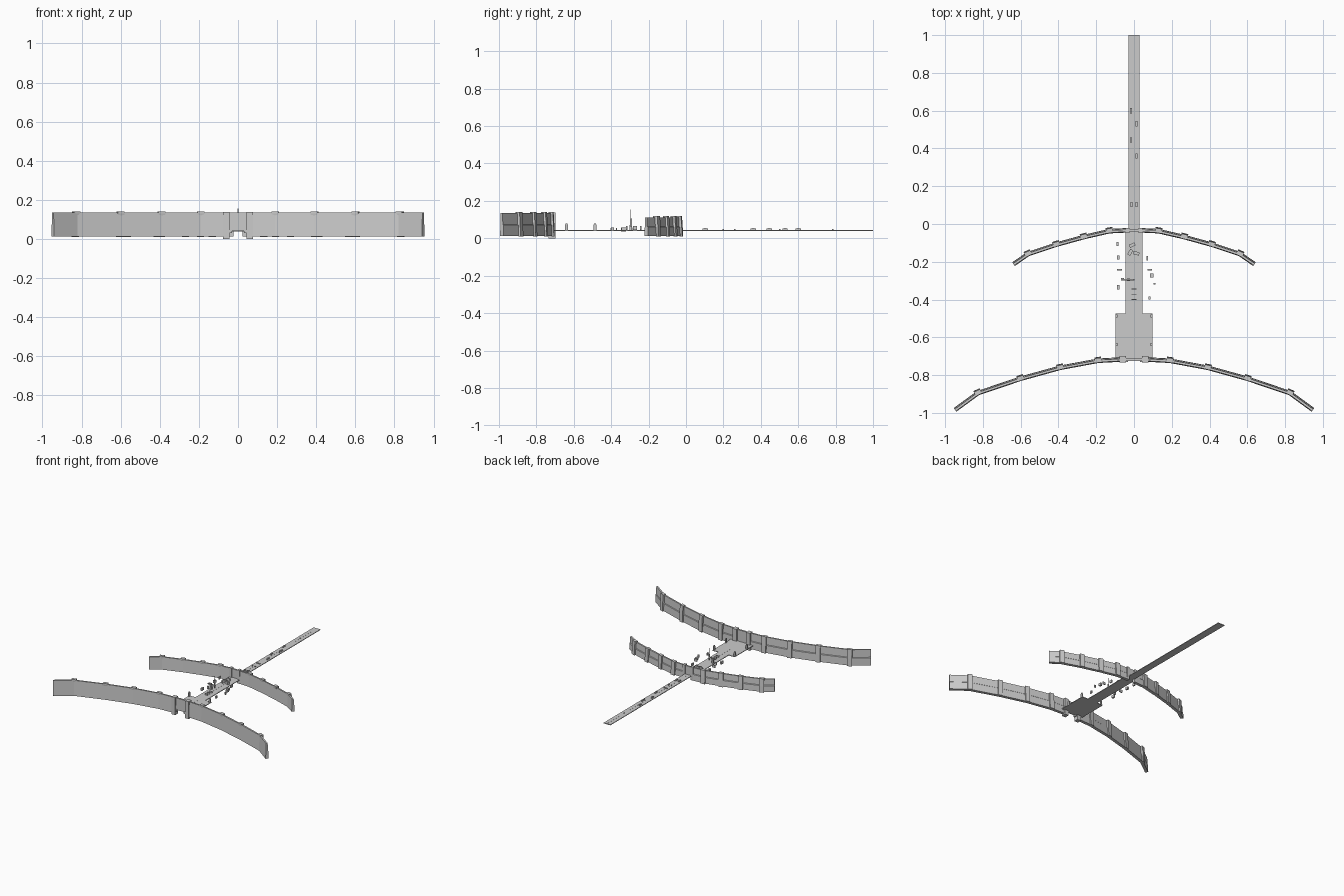
import bpy, bmesh, random
from math import atan2, radians
from mathutils import Vector

if "Cube" in bpy.data.objects:
    bpy.data.objects.remove(bpy.data.objects["Cube"])

random.seed(4)


def new_object(name, bm, mirror=False):
    bmesh.ops.recalc_face_normals(bm, faces=bm.faces)
    me = bpy.data.meshes.new(name)
    bm.to_mesh(me)
    bm.free()
    ob = bpy.data.objects.new(name, me)
    bpy.context.collection.objects.link(ob)
    if mirror:
        ob.modifiers.new("mirror", 'MIRROR')
    return ob


def box(name, x, y, z0, z1, sx, sy, rot=0, mirror=False):
    # the mesh stays in world coordinates so mirroring works about x = 0
    bm = bmesh.new()
    bmesh.ops.create_cube(bm, size=1)
    m = Vector((x, y, (z0 + z1) / 2))
    bmesh.ops.scale(bm, vec=(sx, sy, z1 - z0), verts=bm.verts)
    from mathutils import Matrix
    bmesh.ops.rotate(bm, matrix=Matrix.Rotation(radians(rot), 3, 'Z'), verts=bm.verts)
    bmesh.ops.translate(bm, vec=m, verts=bm.verts)
    return new_object(name, bm, mirror)


def sweep(name, path, profile, normals=None):
    # sweep a (depth, height) profile along a plan path, mirrored in x
    bm = bmesh.new()
    pts = [Vector(p) for p in path]
    rings = []
    for i, p in enumerate(pts):
        d = (pts[min(i + 1, len(pts) - 1)] - pts[max(i - 1, 0)]).normalized()
        n = Vector((-d.y, d.x))
        rings.append([bm.verts.new((p.x + n.x * o, p.y + n.y * o, z)) for o, z in profile])
    k = len(profile)
    for a, b in zip(rings, rings[1:]):
        for j in range(k):
            bm.faces.new((a[j], b[j], b[(j + 1) % k], a[(j + 1) % k]))
    bm.faces.new(rings[0])
    bm.faces.new(rings[-1][::-1])
    return new_object(name, bm, True)


def wall(name, path, top, gap, count):
    pts = [Vector(p) for p in path]
    mid = 0.012 + (top - 0.012) * 0.48
    # battered wall with a ledge on the inner side
    profile = [(-0.011, 0.012), (-0.007, top), (0.005, top), (0.007, mid + 0.004),
               (0.011, mid), (0.013, 0.012)]
    sweep(name, path, profile)
    # wall section over the road opening
    box(name + "_lintel", 0, pts[0].y, 0.04, top, 2 * gap, 0.014)
    # buttresses at the bends
    butt = [(-0.009, top - 0.004), (-0.009, top + 0.006), (0.015, top + 0.006), (0.019, mid),
            (0.021, 0.01), (0.008, 0.01)]
    for i in range(1, count + 1):
        d = (pts[i + 1] - pts[i - 1]).normalized() * 0.018
        sweep(f"{name}_buttress_{i}", [pts[i] - d, pts[i] + d], butt)


# Defensive walls
wall("outer_wall", [(0.043, -0.717), (0.19, -0.725), (0.39, -0.762), (0.6, -0.82),
                    (0.825, -0.896), (0.947, -0.985)], 0.135, 0.043, 4)
wall("inner_wall", [(0.03, -0.034), (0.13, -0.039), (0.265, -0.07), (0.41, -0.11),
                    (0.56, -0.16), (0.637, -0.213)], 0.112, 0.03, 4)

# Gate posts
box("outer_gate_post", 0.06, -0.716, 0, 0.139, 0.034, 0.036, mirror=True)
box("outer_gate_bracket", 0.038, -0.716, 0.03, 0.045, 0.014, 0.03, mirror=True)
box("inner_gate_post", 0.035, -0.034, 0.012, 0.118, 0.022, 0.026, mirror=True)

# Road decks
box("rear_causeway", 0, 0.485, 0.039, 0.044, 0.06, 1.03)
box("middle_deck", 0, -0.2525, 0.039, 0.044, 0.09, 0.445)
box("front_plaza", 0, -0.595, 0.039, 0.044, 0.196, 0.24)
box("road_seam", 0, 0.14, 0.044, 0.0445, 0.002, 1.7)

# Corner pylons on the plaza
for i, y in enumerate((-0.487, -0.638)):
    box(f"plaza_pylon_{i}", 0.092, y, 0.044, 0.074, 0.01, 0.016, mirror=True)
    box(f"plaza_pylon_cap_{i}", 0.092, y, 0.074, 0.08, 0.006, 0.01, mirror=True)

# Small pods hovering beside the deck: x, y, width, depth
pods = [(-.088, -.105, .01, .022), (-.083, -.177, .014, .022), (-.077, -.243, .026, .008),
        (-.06, -.292, .016, .012), (-.083, -.335, .014, .026), (.069, -.182, .008, .024),
        (.084, -.243, .024, .008), (.094, -.272, .016, .022), (.109, -.316, .012, .008),
        (.083, -.392, .01, .016)]
for i, (x, y, w, d) in enumerate(pods):
    z = 0.036 + random.random() * 0.012
    box(f"pod_{i}", x, y, z, z + 0.02, w, d)

# Machinery in the middle of the deck
for i, (x, y, r) in enumerate([(-.01, -.112, 25), (-.02, -.15, 60), (.012, -.155, -15)]):
    box(f"deck_machine_{i}", x, y, 0.044, 0.064, 0.032, 0.017, r)
    box(f"deck_machine_top_{i}", x, y, 0.064, 0.07, 0.016, 0.01, r)

# Mast with crossarm
box("mast_base", -0.03, -0.295, 0.044, 0.072, 0.016, 0.014)
box("mast_crossarm", -0.03, -0.295, 0.078, 0.086, 0.06, 0.006)
box("mast_head", 0, -0.295, 0.062, 0.105, 0.006, 0.01)
box("mast_spire", 0, -0.295, 0.1, 0.155, 0.003, 0.003)

# Low barriers
for i, y in enumerate((-.345, -.372, -.4)):
    box(f"barrier_{i}", 0, y, 0.044, 0.056, 0.024, 0.005)

# Vehicles on the causeway
for i, (x, y) in enumerate([(-.015, .6), (.013, .53), (-.015, .445), (.013, .36),
                            (-.014, .103), (.014, .103)]):
    box(f"vehicle_{i}", x, y, 0.045, 0.052, 0.01, 0.028)
    box(f"vehicle_cab_{i}", x, y, 0.052, 0.055, 0.008, 0.012)

# Road markers
for i, (x, y) in enumerate([(0, .785), (.016, .5), (-.013, .26), (0, .26), (.013, .26),
                            (-.013, .2), (.013, .2)]):
    box(f"road_marker_{i}", x, y, 0.044, 0.051, 0.004, 0.008)
